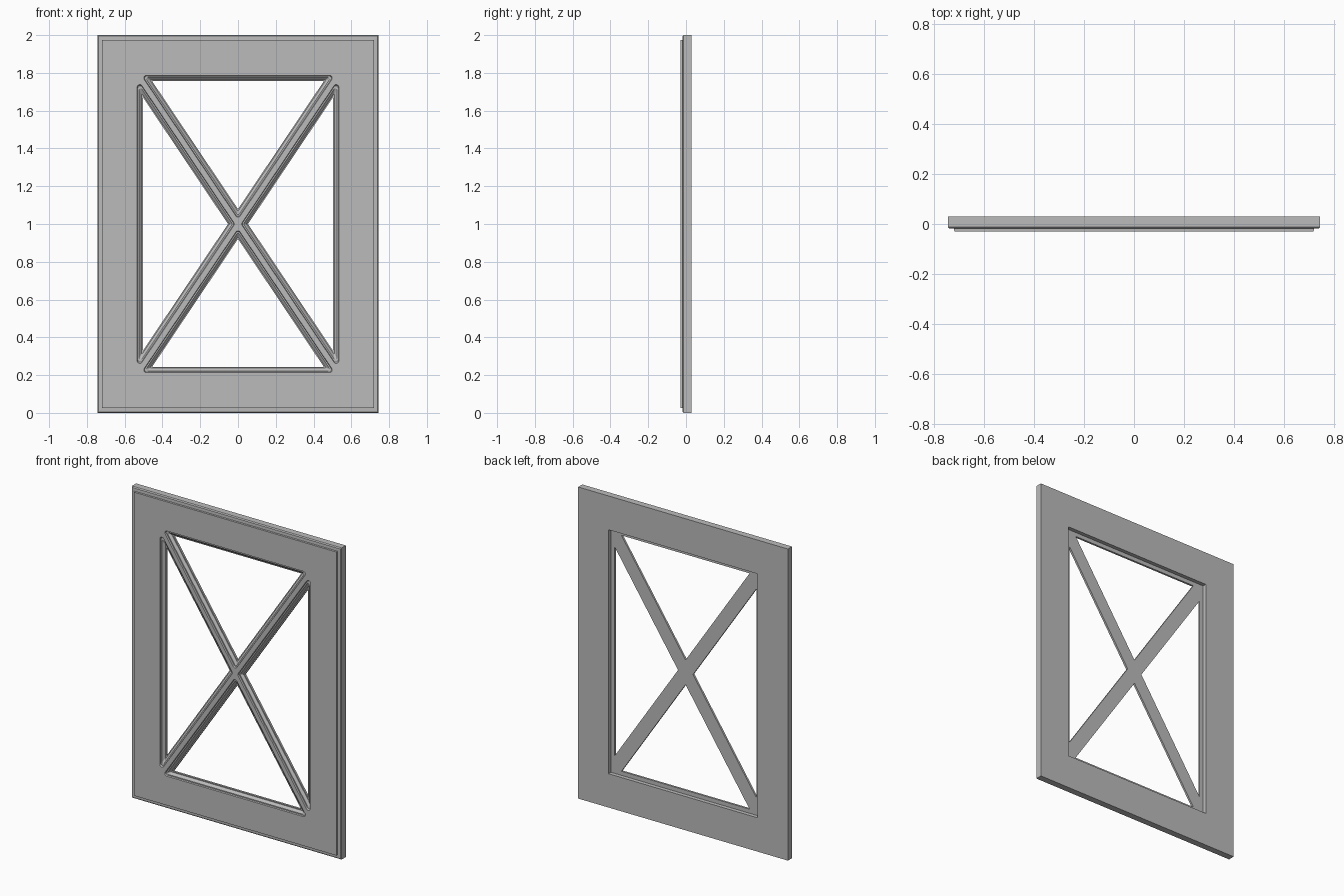
import bpy, bmesh, math
from mathutils import Vector

cube = bpy.data.objects.get("Cube")
if cube:
    bpy.data.objects.remove(cube, do_unlink=True)

grey = bpy.data.materials.new("plain grey")
grey.use_nodes = True
colour = (0.5, 0.5, 0.5, 1)
grey.diffuse_color = colour
grey.node_tree.nodes["Principled BSDF"].inputs["Base Color"].default_value = colour


def offset_outline(corners, inset, radius):
    """Inset a counter-clockwise x-z polygon and round its corners."""
    n, steps, out = len(corners), 5, []
    for i, p in enumerate(corners):
        a = (p - corners[i - 1]).normalized()
        b = (corners[(i + 1) % n] - p).normalized()
        na, nb = Vector((-a.y, a.x)), Vector((-b.y, b.x))
        bisector = (na + nb) / (1 + na.dot(nb))
        if radius == 0:
            out.append(p + bisector * inset)
            continue
        centre = p + bisector * (inset + radius)
        start = math.atan2(-na.y, -na.x)
        turn = math.atan2(a.x * b.y - a.y * b.x, a.dot(b))
        for k in range(steps + 1):
            t = start + turn * k / steps
            out.append(centre + Vector((math.cos(t), math.sin(t))) * radius)
    return out


def loft(name, corners, profile, radius=0):
    """Solid through inset outlines; profile holds (inset, y) from front to back."""
    bm = bmesh.new()
    rings = []
    for inset, y in profile:
        r = max(radius - inset * 0.5, 0.002) if radius else 0
        rings.append([bm.verts.new((p.x, y, p.y)) for p in offset_outline(corners, inset, r)])
    for r, s in zip(rings, rings[1:]):
        for i in range(len(r)):
            j = (i + 1) % len(r)
            bm.faces.new((r[i], r[j], s[j], s[i]))
    bm.faces.new(rings[0])
    bm.faces.new(rings[-1])
    bmesh.ops.recalc_face_normals(bm, faces=bm.faces)
    mesh = bpy.data.meshes.new(name)
    bm.to_mesh(mesh)
    bm.free()
    mesh.materials.append(grey)
    ob = bpy.data.objects.new(name, mesh)
    bpy.context.collection.objects.link(ob)
    return ob


def rectangle(w, h):
    return [Vector((x * w, 1 + z * h)) for x, z in ((-1, -1), (1, -1), (1, 1), (-1, 1))]


# Door slab with a raised front panel
door = loft("door_frame_with_cross_bars", rectangle(0.745, 1.0),
            [(0.026, -0.03), (0.025, -0.019), (0.006, -0.018), (0, -0.012), (0, 0.03)])

# Moulded triangular openings that leave the crossing bars
half_w, half_h, slope, rib = 0.534, 0.787, 1.49, 0.014
lift = rib * math.sqrt(1 + slope * slope)
top_x = (half_h - lift) / slope
side_z = slope * half_w - lift
upper = [Vector((0, lift)), Vector((top_x, half_h)), Vector((-top_x, half_h))]
side = [Vector((lift / slope, 0)), Vector((half_w, -side_z)), Vector((half_w, side_z))]
moulding = [(0, -0.05), (0, -0.03), (0.003, -0.022), (0.010, -0.022),
            (0.014, -0.018), (0.024, -0.008), (0.030, -0.008), (0.030, 0.05)]

cutters = []
for name, tri in (("upper", upper), ("side", side)):
    for sign in (1, -1):
        pts = [p * sign + Vector((0, 1)) for p in tri]
        cutters.append(loft(name + "_cutter", pts, moulding, 0.014))

# Recess behind the bars
cutters.append(loft("recess_cutter", rectangle(half_w - 0.004, half_h - 0.004),
                    [(0, 0.005), (0, 0.06)]))

bpy.context.view_layer.objects.active = door
for c in cutters:
    c.hide_render = True
    mod = door.modifiers.new("cut", "BOOLEAN")
    mod.operation, mod.solver, mod.object = "DIFFERENCE", "EXACT", c
    bpy.ops.object.modifier_apply(modifier=mod.name)
for c in cutters:
    bpy.data.objects.remove(c, do_unlink=True)
